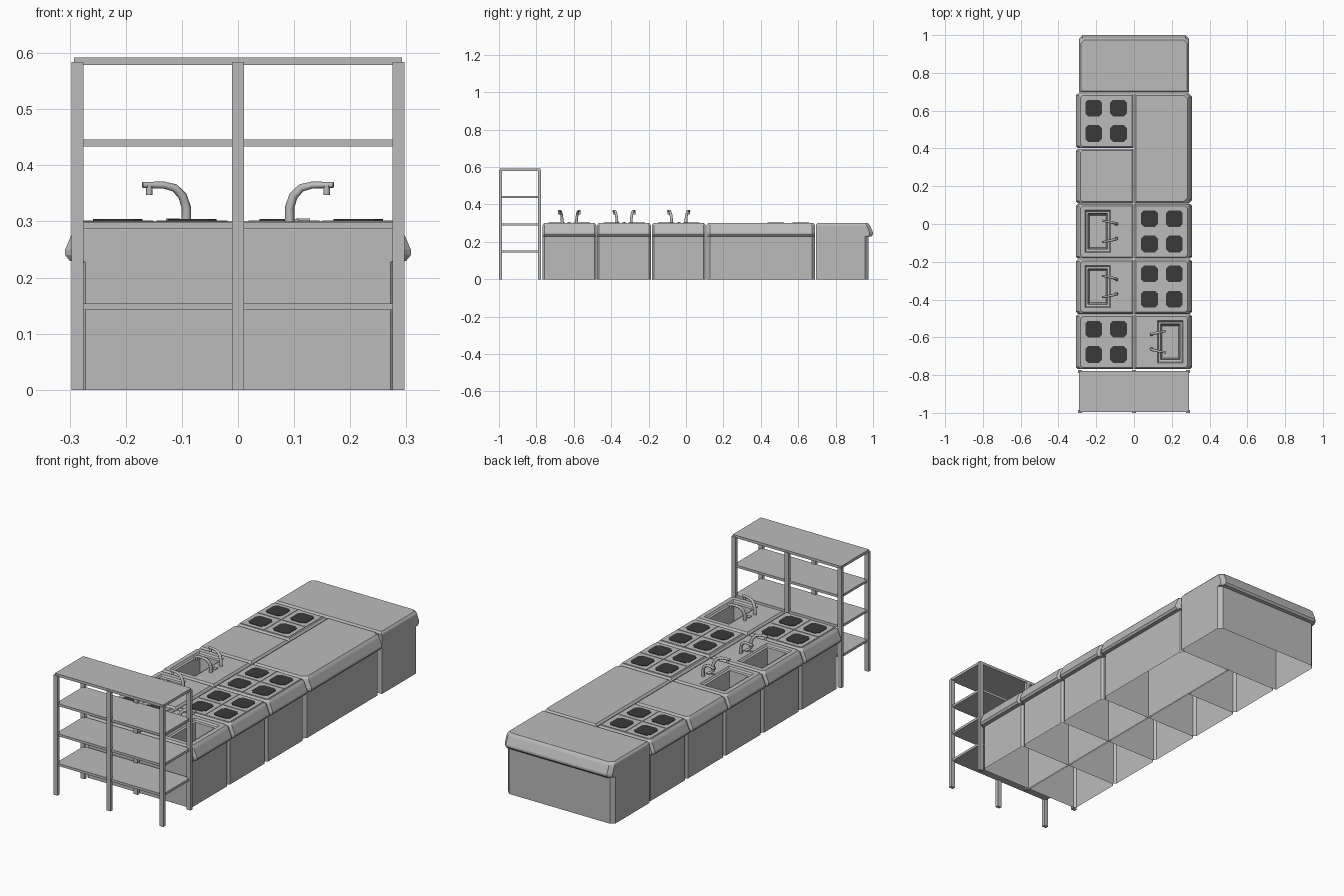
import bpy, bmesh, math
from mathutils import Matrix, Vector

if "Cube" in bpy.data.objects:
    bpy.data.objects.remove(bpy.data.objects["Cube"])


def material(name, v):
    m = bpy.data.materials.new(name)
    m.diffuse_color = (v, v, v, 1)
    m.use_nodes = True
    m.node_tree.nodes["Principled BSDF"].inputs["Base Color"].default_value = m.diffuse_color
    return m


GREY = material("brushed_grey", 0.5)
DARK = material("hotplate_dark", 0.042)


def finish(bm, name, mat, xf=Matrix()):
    bmesh.ops.recalc_face_normals(bm, faces=bm.faces[:])
    me = bpy.data.meshes.new(name)
    bm.to_mesh(me)
    bm.free()
    me.materials.append(mat)
    ob = bpy.data.objects.new(name, me)
    bpy.context.scene.collection.objects.link(ob)
    ob.matrix_world = xf
    return ob


def box(name, lo, hi, xf=Matrix(), mat=GREY):
    bm = bmesh.new()
    lo, hi = Vector(lo), Vector(hi)
    size = hi - lo
    bmesh.ops.create_cube(bm, size=1, matrix=Matrix.Translation((lo + hi) / 2)
                          @ Matrix.Diagonal((*size, 1)))
    return finish(bm, name, mat, xf)


def cabinet(name, w, xf, sink=False):
    """Open-bottomed cabinet: local +x is the working front, y the width."""
    bm = bmesh.new()
    h = w / 2 - 0.002
    c = 0.011 if w < 0.4 else 0.018
    # z, back, front, side inset
    levels = [(0, 0, .280, 0), (.228, 0, .280, 0), (.23, 0, .297, 0),
              (.24, 0, .305, 0), (.25, 0, .305, 0), (.285, 0, .290, 0),
              (.290, 0, .287, .001), (.300, .008, .279, .009)]
    rings = []
    for z, b, f, s in levels:
        k = h - s
        pts = [(b, -k), (f - c, -k), (f, -k + c), (f, k - c), (f - c, k), (b, k)]
        rings.append([bm.verts.new((x, y, z)) for x, y in pts])
    for a, b in zip(rings, rings[1:]):
        for i in range(6):
            j = (i + 1) % 6
            bm.faces.new((a[i], a[j], b[j], b[i]))
    top = rings[-1]
    if not sink:
        bm.faces.new(top)
        return finish(bm, name, GREY, xf)
    # stepped basin sunk into the top
    steps = [(.122, .257, .112, .300), (.128, .251, .106, .292),
             (.138, .241, .094, .290), (.145, .233, .085, .200)]
    holes = [[bm.verts.new(p) for p in ((x0, -v, z), (x1, -v, z), (x1, v, z), (x0, v, z))]
             for x0, x1, v, z in steps]
    g = holes[0]
    bm.faces.new((top[0], top[1], top[2], g[1], g[0]))
    bm.faces.new((top[2], top[3], g[2], g[1]))
    bm.faces.new((top[3], top[4], top[5], g[3], g[2]))
    bm.faces.new((top[5], top[0], g[0], g[3]))
    for a, b in zip(holes, holes[1:]):
        for i in range(4):
            j = (i + 1) % 4
            bm.faces.new((a[i], a[j], b[j], b[i]))
    bm.faces.new(holes[-1])
    return finish(bm, name, GREY, xf)


def burners(xf):
    """Four raised tiles, each with a dark eight-sided hotplate."""
    for su in (-1, 1):
        for sv in (-1, 1):
            u, v = .145 + su * .066, sv * .067
            box("burner_tile", (u - .063, v - .064, .298), (u + .063, v + .064, .302), xf)
            bm = bmesh.new()
            a, b = .044, .029
            pts = [(a, -b), (a, b), (b, a), (-b, a), (-a, b), (-a, -b), (-b, -a), (b, -a)]
            f = bm.faces.new([bm.verts.new((u + x, v + y, .301)) for x, y in pts])
            r = bmesh.ops.extrude_face_region(bm, geom=[f])
            bmesh.ops.translate(bm, vec=(0, 0, .003),
                                verts=[e for e in r["geom"] if isinstance(e, bmesh.types.BMVert)])
            finish(bm, "hotplate", DARK, xf)


def tube(name, path, xf):
    cu = bpy.data.curves.new(name, 'CURVE')
    cu.dimensions = '3D'
    cu.bevel_depth = .008
    cu.bevel_resolution = 1
    cu.use_fill_caps = True
    sp = cu.splines.new('POLY')
    sp.points.add(len(path) - 1)
    for p, (co, r) in zip(sp.points, path):
        p.co = (*co, 1)
        p.radius = r
    tmp = bpy.data.objects.new(name + "_curve", cu)
    bpy.context.scene.collection.objects.link(tmp)
    bpy.context.view_layer.update()
    me = bpy.data.meshes.new_from_object(
        tmp.evaluated_get(bpy.context.evaluated_depsgraph_get()))
    bpy.data.objects.remove(tmp)
    me.materials.clear()
    me.materials.append(GREY)
    ob = bpy.data.objects.new(name, me)
    bpy.context.scene.collection.objects.link(ob)
    ob.matrix_world = xf


def taps(xf):
    """Pair of curved spouts with a small control between them."""
    for s in (-1, 1):
        tube("tap_spout", [((.089, s * .038, .298), 1.1), ((.089, s * .039, .325), 1.05),
                           ((.096, s * .042, .346), 1), ((.110, s * .046, .360), .9),
                           ((.130, s * .050, .365), .8), ((.167, s * .057, .365), .7)], xf)
        tube("tap_nozzle", [((.155, s * .055, .364), .75), ((.155, s * .055, .347), .75)], xf)
    box("tap_control_base", (.085, -.012, .299), (.105, .012, .304), xf)
    box("tap_control_lever", (.100, -.004, .301), (.125, .004, .305), xf)


# two back-to-back columns of cabinets
START, PITCH = -.77, .2925
COLUMNS = {1: ("sink", "burner", "burner", "double"),
           -1: ("burner", "sink", "sink", "plain", "burner")}
for side, kinds in COLUMNS.items():
    for i, kind in enumerate(kinds):
        w = PITCH * (2 if kind == "double" else 1)
        y = START + PITCH * i + w / 2
        xf = Matrix.Translation((side * .003, y, 0)) @ Matrix.Rotation(
            0 if side > 0 else math.pi, 4, 'Z')
        cabinet(kind + "_cabinet", w, xf, kind == "sink")
        if kind == "sink":
            taps(xf)
        if kind == "burner":
            burners(xf)

# wide cabinet closing the far end
cabinet("end_cabinet", .585, Matrix.Translation((0, .695, 0)) @ Matrix.Rotation(math.pi / 2, 4, 'Z'))

# open shelf rack at the near end
for x in (-.286, 0, .286):
    for y in (-.992, -.782):
        box("rack_post", (x - .011, y - .008, 0), (x + .011, y + .008, .584))
for z in (.142, .287, .434):
    box("rack_shelf", (-.288, -.992, z), (.288, -.780, z + .012))
box("rack_top", (-.292, -.995, .579), (.292, -.778, .592))
